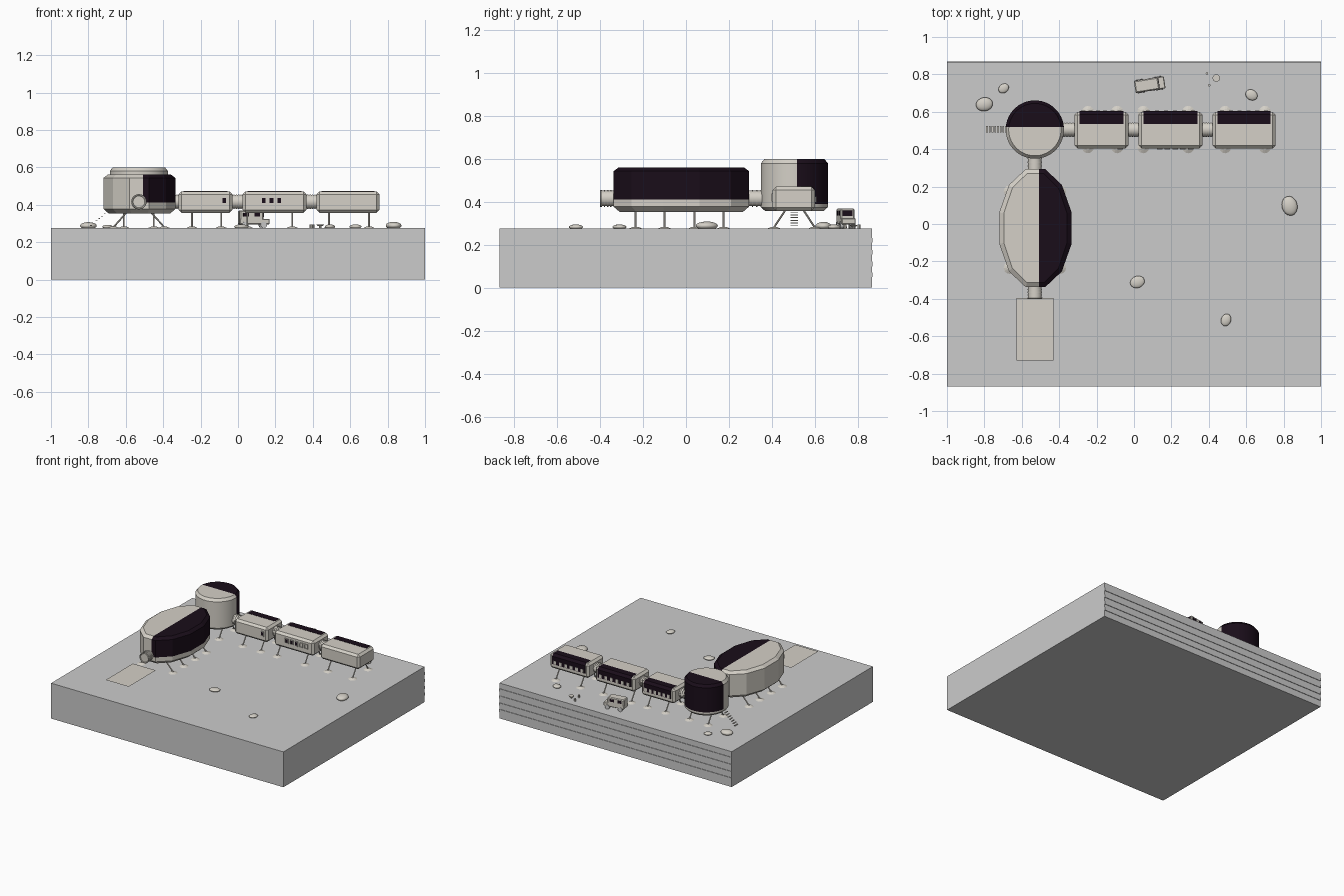
import bpy, bmesh, math, random
from mathutils import Vector, Matrix

if "Cube" in bpy.data.objects:
    bpy.data.objects.remove(bpy.data.objects["Cube"])

random.seed(3)
G = 0.275  # ground surface height


def material(name, rgb):
    m = bpy.data.materials.new(name)
    m.diffuse_color = (*rgb, 1)
    m.use_nodes = True
    m.node_tree.nodes["Principled BSDF"].inputs["Base Color"].default_value = m.diffuse_color
    return m


LIGHT = material("hull_light", (0.66, 0.63, 0.57))
DARK = material("panel_dark", (0.01, 0.004, 0.01))


def finish(bm, name, mats=(LIGHT,), smooth=False):
    bmesh.ops.recalc_face_normals(bm, faces=bm.faces)
    me = bpy.data.meshes.new(name)
    bm.to_mesh(me)
    bm.free()
    for m in mats:
        me.materials.append(m)
    ob = bpy.data.objects.new(name, me)
    bpy.context.collection.objects.link(ob)
    if smooth:
        bpy.ops.object.select_all(action='DESELECT')
        ob.select_set(True)
        bpy.context.view_layer.objects.active = ob
        bpy.ops.object.shade_smooth_by_angle(angle=math.radians(35))
    return ob


def add_box(bm, lo, hi, bevel=0):
    lo, hi = Vector(lo), Vector(hi)
    mat = Matrix.Translation((lo + hi) / 2) @ Matrix.Diagonal((*(hi - lo), 1))
    vs = bmesh.ops.create_cube(bm, size=1, matrix=mat)['verts']
    if bevel:
        edges = list({e for v in vs for e in v.link_edges})
        bmesh.ops.bevel(bm, geom=edges, offset=bevel, segments=1, affect='EDGES')


def box(name, lo, hi, bevel=0, mats=(LIGHT,)):
    bm = bmesh.new()
    add_box(bm, lo, hi, bevel)
    return finish(bm, name, mats)


def add_rod(bm, a, b, r, n=8, r2=None):
    a, b = Vector(a), Vector(b)
    rot = (b - a).to_track_quat('Z', 'Y').to_matrix().to_4x4()
    bmesh.ops.create_cone(bm, cap_ends=True, segments=n, radius1=r, radius2=r if r2 is None else r2,
                          depth=(b - a).length, matrix=Matrix.Translation((a + b) / 2) @ rot)


def drum(name, cx, cy, rx, ry, n, profile, cut_axis, cut, zcut, smooth):
    """Stacked elliptical rings; one half above zcut is coloured dark."""
    bm = bmesh.new()
    rings = []
    for inset, z in profile:
        rings.append([bm.verts.new((cx + (rx - inset) * math.cos(t), cy + (ry - inset) * math.sin(t), z))
                      for t in (2 * math.pi * (i + 0.5) / n for i in range(n))])
    for a, b in zip(rings, rings[1:]):
        for i in range(n):
            j = (i + 1) % n
            bm.faces.new((a[i], a[j], b[j], b[i]))
    bm.faces.new(rings[0])
    bm.faces.new(rings[-1])
    normal = Vector((0, 0, 0))
    normal[cut_axis] = 1
    for co, no in ((normal * cut, normal), (Vector((0, 0, zcut)), Vector((0, 0, 1)))):
        bmesh.ops.bisect_plane(bm, geom=bm.verts[:] + bm.edges[:] + bm.faces[:], plane_co=co, plane_no=no)
    for f in bm.faces:
        c = f.calc_center_median()
        f.material_index = int(c[cut_axis] > cut and c.z > zcut)
    return finish(bm, name, (LIGHT, DARK), smooth)


# Terrain block with strata strips on the back
box("terrain_block", (-1, -0.87, 0), (1, 0.866, G), mats=())
bm = bmesh.new()
for z in (0.05, 0.10, 0.155, 0.21):
    add_box(bm, (-1, 0.86, z), (1, 0.87, z + 0.022))
finish(bm, "strata_strips", ())

# Round tower and faceted lounge
drum("tower", -0.53, 0.505, 0.156, 0.156, 48,
     [(0.02, 0.357), (0, 0.375), (0, 0.58), (0.016, 0.6)], 1, 0.518, 0.39, True)
drum("lounge", -0.527, -0.022, 0.2, 0.327, 12,
     [(0.03, 0.353), (0, 0.378), (0, 0.543), (0.025, 0.561)], 0, -0.507, 0.412, False)

# Three cabin modules with a dark roof and rear panel, and rear windows
SPANS = [(-0.318, -0.03), (0.024, 0.366), (0.42, 0.757)]
for k, (x0, x1) in enumerate(SPANS, 1):
    box(f"cabin_{k}", (x0, 0.404, 0.357), (x1, 0.600, 0.472), 0.016)
    bm = bmesh.new()
    section = [(0.535, 0.474), (0.586, 0.474), (0.604, 0.456), (0.604, 0.395), (0.59, 0.395), (0.535, 0.465)]
    a, b = x0 + 0.027, x1 - 0.027
    va, vb = [[bm.verts.new((x, y, z)) for y, z in section] for x in (a, b)]
    bm.faces.new(va)
    bm.faces.new(vb)
    for i in range(6):
        j = (i + 1) % 6
        bm.faces.new((va[i], va[j], vb[j], vb[i]))
    finish(bm, f"cabin_panel_{k}", (DARK,))
    bm = bmesh.new()
    step = (b - a) / 6
    for i in range(6):
        xc = a + step * (i + 0.5)
        add_box(bm, (xc - 0.011, 0.598, 0.398), (xc + 0.011, 0.607, 0.424))
    finish(bm, f"rear_windows_{k}")

# Front windows: one on the first cabin, a row of five on the second
for k, xc in enumerate([-0.073] + [0.137 + 0.0415 * i for i in range(5)]):
    bm = bmesh.new()
    w, z0, z1, t = 0.015, 0.403, 0.440, 0.005
    add_box(bm, (xc - w, 0.399, z0), (xc - w + t, 0.406, z1))
    add_box(bm, (xc + w - t, 0.399, z0), (xc + w, 0.406, z1))
    add_box(bm, (xc - w, 0.399, z0), (xc + w, 0.406, z0 + t))
    add_box(bm, (xc - w, 0.399, z1 - t), (xc + w, 0.406, z1))
    finish(bm, f"window_frame_{k}")
    if k in (0, 1, 2, 3):
        box(f"window_glass_{k}", (xc - w + t, 0.402, z0 + t), (xc + w - t, 0.406, z1 - t), mats=(DARK,))


# Ribbed connecting tunnels
def tunnel(name, a, b, r=0.036):
    a, b = Vector(a), Vector(b)
    bm = bmesh.new()
    add_rod(bm, a, b, r, 24)
    for f in (0.2, 0.4, 0.6, 0.8):
        c, d = a.lerp(b, f), (b - a).normalized() * 0.003
        add_rod(bm, c - d, c + d, r + 0.003, 24)
    finish(bm, name, smooth=True)


ZC = 0.416
tunnel("tunnel_tower_cabin", (-0.39, 0.505, ZC), (-0.31, 0.505, ZC))
tunnel("tunnel_cabin_1_2", (-0.035, 0.505, ZC), (0.03, 0.505, ZC))
tunnel("tunnel_cabin_2_3", (0.36, 0.505, ZC), (0.425, 0.505, ZC))
tunnel("tunnel_tower_lounge", (-0.53, 0.27, ZC), (-0.53, 0.37, ZC))
tunnel("airlock_tunnel", (-0.53, -0.32, ZC), (-0.53, -0.395, ZC))
bpy.ops.mesh.primitive_torus_add(location=(-0.53, -0.396, ZC), rotation=(math.pi / 2, 0, 0),
                                 major_radius=0.036, minor_radius=0.005, major_segments=24, minor_segments=6)
bpy.context.object.name = "airlock_rim"
bpy.context.object.data.materials.append(LIGHT)

# Flat platform in front of the airlock
bm = bmesh.new()
bmesh.ops.create_grid(bm, x_segments=1, y_segments=1, size=0.5,
                      matrix=Matrix.Translation((-0.529, -0.563, 0.346)) @ Matrix.Diagonal((0.198, 0.334, 1, 1)))
finish(bm, "airlock_platform")


# Splayed legs with round feet
def legs(name, pairs):
    bm = bmesh.new()
    for (tx, ty), (fx, fy) in pairs:
        add_rod(bm, (tx, ty, 0.365), (fx, fy, G + 0.006), 0.0045)
        add_rod(bm, (fx, fy, G), (fx, fy, G + 0.009), 0.032, 12, 0.012)
    finish(bm, name)


leg_x = [-0.246, -0.09, 0.05, 0.29, 0.487, 0.70]
legs("cabin_legs", [((x, 0.505 + s * 0.04), (x, 0.505 + s * 0.095)) for x in leg_x for s in (-1, 1)])
legs("tower_legs", [((x, 0.505 + s * 0.04), (x, 0.505 + s * 0.095)) for x in (-0.61, -0.45) for s in (-1, 1)])
legs("lounge_legs", [((-0.53 + s * 0.06, y), (-0.53 + s * 0.135, y))
                     for y in (-0.235, -0.1, 0.04, 0.175) for s in (-1, 1)])

# Entry steps on the left of the tower
bm = bmesh.new()
for i in range(8):
    x, z = -0.79 + i * 0.0145, 0.287 + i * 0.0125
    add_box(bm, (x, 0.488, z), (x + 0.009, 0.523, z + 0.004))
finish(bm, "entry_steps")

# Rover: body, hood, windows and wheels, turned slightly
rover = Matrix.Translation((0.083, 0.745, G)) @ Matrix.Rotation(math.radians(9), 4, 'Z')


def rover_part(name, lo, hi, bevel=0, mats=(LIGHT,)):
    box(name, lo, hi, bevel, mats).matrix_world = rover


rover_part("rover_cabin", (-0.08, -0.033, 0.04), (0.05, 0.033, 0.094), 0.006)
rover_part("rover_hood", (-0.08, -0.033, 0.02), (0.082, 0.033, 0.05), 0.004)
for s in (-1, 1):
    for x in (-0.045, 0.015):
        rover_part("rover_window", (x - 0.016, s * 0.032 - 0.002, 0.062), (x + 0.016, s * 0.032 + 0.002, 0.082),
                   mats=(DARK,))
rover_part("rover_windscreen", (0.048, -0.024, 0.06), (0.052, 0.024, 0.084), mats=(DARK,))
bm = bmesh.new()
for x in (-0.05, 0.05):
    for s in (-1, 1):
        add_rod(bm, (x, s * 0.022, 0.017), (x, s * 0.036, 0.017), 0.017, 16)
finish(bm, "rover_wheels", (), True).matrix_world = rover

# Small ground instrument with two markers
bm = bmesh.new()
add_rod(bm, (0.44, 0.78, G), (0.44, 0.78, G + 0.012), 0.006)
add_rod(bm, (0.44, 0.78, G + 0.01), (0.44, 0.78, G + 0.018), 0.012, 16, 0.02)
for x, y in ((0.39, 0.805), (0.402, 0.742)):
    add_rod(bm, (x, y, G), (x, y, G + 0.02), 0.007)
finish(bm, "ground_instrument")

# Boulders: centre, half sizes, height, turn
rocks = [(-0.80, 0.64, 0.046, 0.037, 0.032, 10), (-0.697, 0.725, 0.03, 0.024, 0.018, 35),
         (0.628, 0.69, 0.034, 0.028, 0.02, -30), (0.832, 0.097, 0.042, 0.053, 0.034, 15),
         (0.018, -0.31, 0.04, 0.032, 0.02, 20), (0.492, -0.513, 0.027, 0.034, 0.02, -20)]
for k, (x, y, a, b, h, turn) in enumerate(rocks, 1):
    bm = bmesh.new()
    bmesh.ops.create_icosphere(bm, subdivisions=3, radius=1)
    for v in bm.verts:
        v.co *= random.uniform(0.98, 1.0)
        v.co = Vector((v.co.x * a, v.co.y * b, v.co.z * h * 0.6 + h * 0.4))
    bmesh.ops.rotate(bm, verts=bm.verts, matrix=Matrix.Rotation(math.radians(turn), 3, 'Z'))
    bmesh.ops.translate(bm, verts=bm.verts, vec=(x, y, G))
    finish(bm, f"boulder_{k}", smooth=True)
